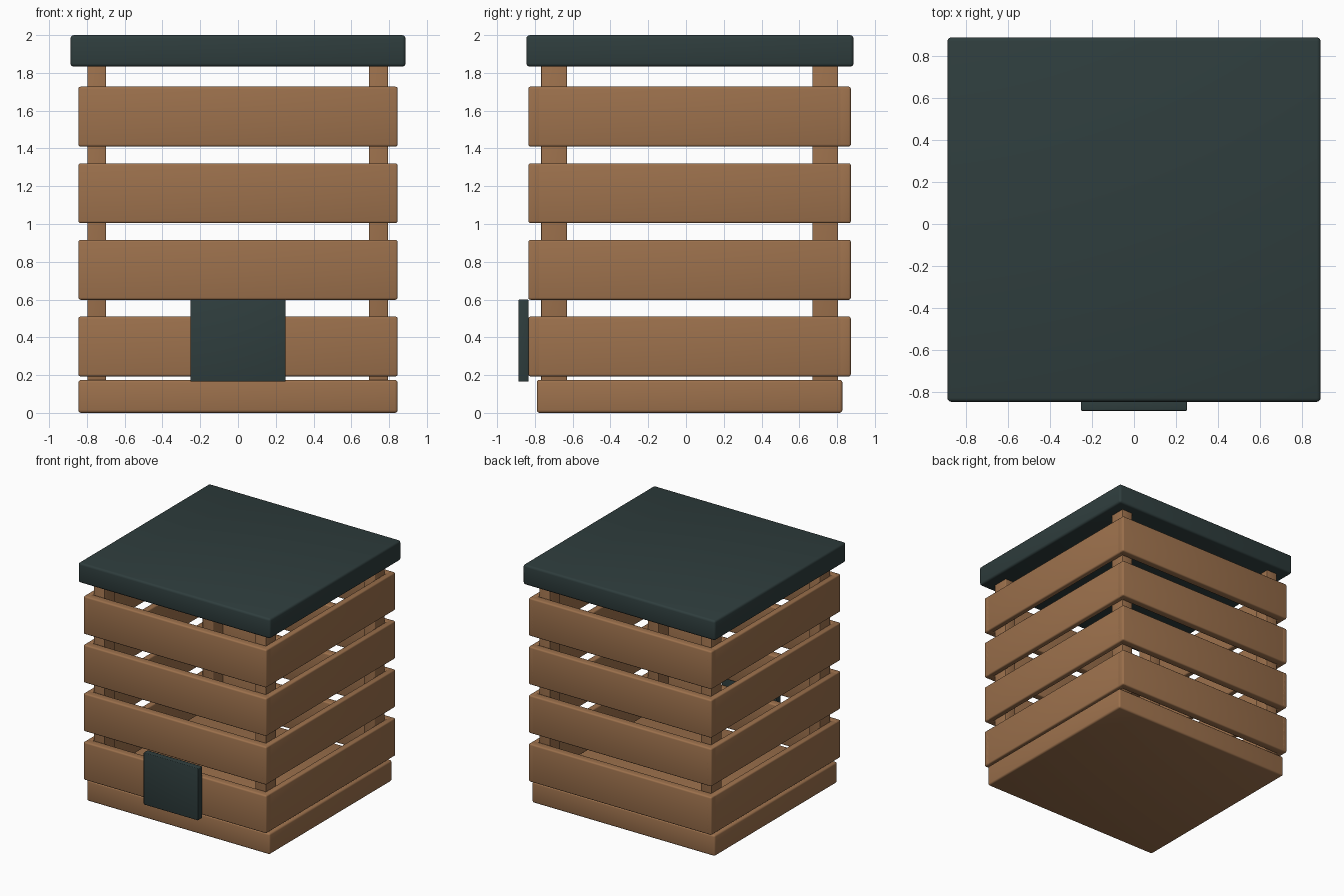
import bpy

if "Cube" in bpy.data.objects:
    bpy.data.objects.remove(bpy.data.objects["Cube"])


def material(name, colour):
    m = bpy.data.materials.new(name)
    m.diffuse_color = (*colour, 1)
    m.use_nodes = True
    m.node_tree.nodes["Principled BSDF"].inputs["Base Color"].default_value = m.diffuse_color
    return m


wood = material("warm wood", (0.335, 0.165, 0.073))
slate = material("dark slate", (0.028, 0.047, 0.047))


def box(name, lo, hi, mat, bevel=0.012):
    """Rounded box between two opposite corners."""
    bpy.ops.mesh.primitive_cube_add(size=1, location=[(a + b) / 2 for a, b in zip(lo, hi)])
    ob = bpy.context.object
    ob.name = name
    ob.scale = [b - a for a, b in zip(lo, hi)]
    bpy.ops.object.transform_apply(location=False, rotation=False, scale=True)
    ob.data.materials.append(mat)
    mod = ob.modifiers.new("rounded edges", 'BEVEL')
    mod.width = bevel
    mod.segments = 3
    bpy.ops.object.modifier_apply(modifier=mod.name)
    bpy.ops.object.shade_smooth_by_angle()
    return ob


# base and lid
box("base", (-0.845, -0.79, 0), (0.845, 0.828, 0.175), wood, 0.015)
box("lid", (-0.887, -0.845, 1.833), (0.887, 0.887, 2.0), slate, 0.018)

# corner posts
for side, x0, x1 in (("left", -0.798, -0.698), ("right", 0.694, 0.794)):
    for end, y0, y1 in (("front", -0.767, -0.63), ("back", 0.67, 0.805)):
        box(f"{end}_{side}_post", (x0, y0, 0.16), (x1, y1, 1.845), wood, 0.006)

# four rows of slats around all sides
for i in range(4):
    z0 = 0.193 + i * 0.4057
    z1 = z0 + 0.317
    box(f"front_slat_{i}", (-0.845, -0.835, z0), (0.845, -0.767, z1), wood)
    box(f"back_slat_{i}", (-0.845, 0.805, z0), (0.845, 0.873, z1), wood)
    box(f"left_slat_{i}", (-0.845, -0.835, z0), (-0.794, 0.873, z1), wood)
    box(f"right_slat_{i}", (0.794, -0.835, z0), (0.845, 0.873, z1), wood)

# front plate
box("front_plate", (-0.252, -0.888, 0.165), (0.252, -0.833, 0.6), slate, 0.006)
